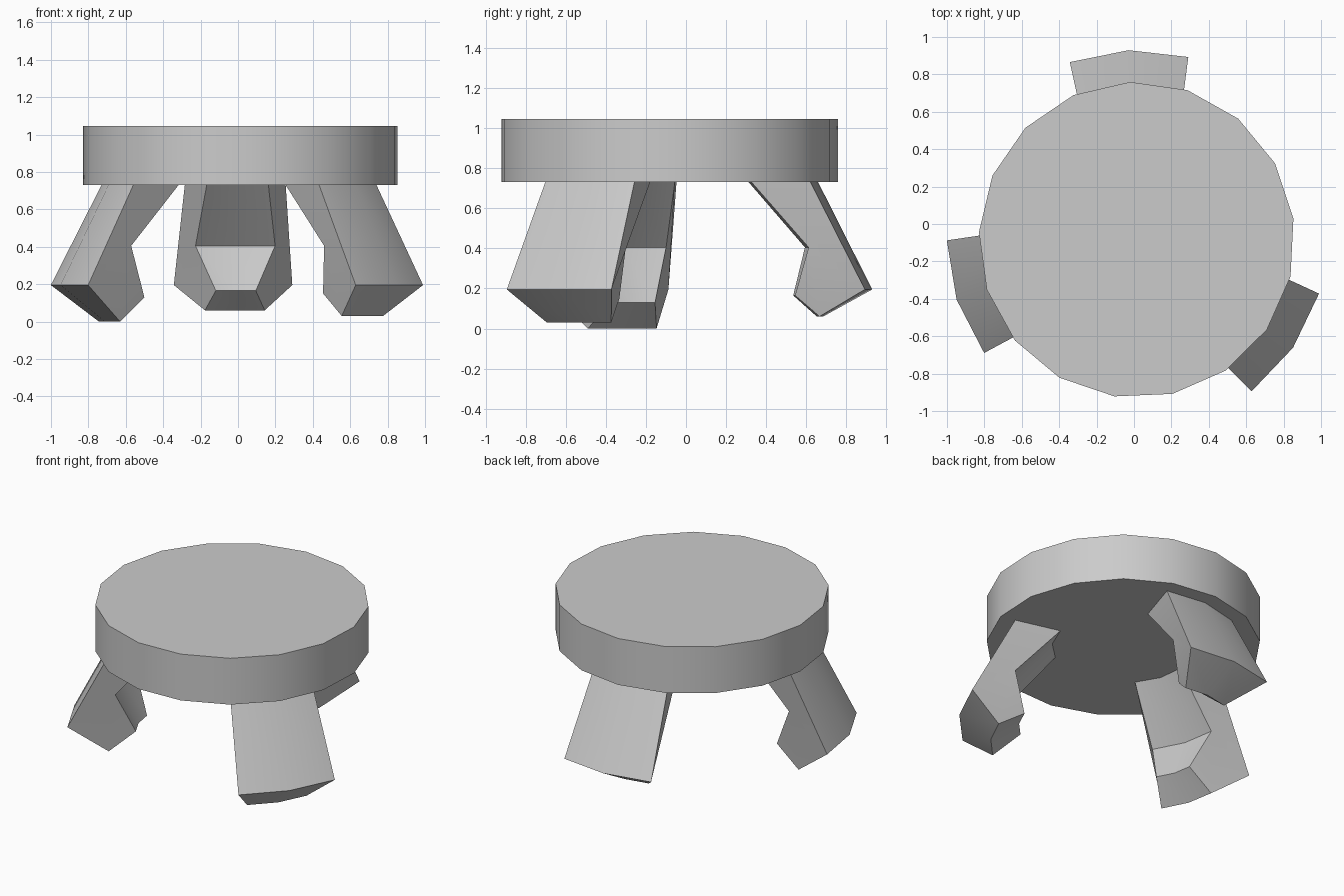
import bpy, bmesh, math
from mathutils import Vector

if "Cube" in bpy.data.objects:
    bpy.data.objects.remove(bpy.data.objects["Cube"])

CX, CY = 0.015, -0.085      # seat axis
SIDES = 17
STEP = 2 * math.pi / SIDES
PHASE = math.radians(7.75)


def finish(name, bm):
    bmesh.ops.recalc_face_normals(bm, faces=bm.faces)
    mesh = bpy.data.meshes.new(name)
    bm.to_mesh(mesh)
    bm.free()
    obj = bpy.data.objects.new(name, mesh)
    bpy.context.collection.objects.link(obj)
    bpy.ops.object.select_all(action='DESELECT')
    obj.select_set(True)
    bpy.context.view_layer.objects.active = obj
    bpy.ops.object.shade_smooth_by_angle(angle=math.radians(30))
    return obj


# Seat: a 17-sided slab
def make_seat(radius=0.845, low=0.73, high=1.045):
    bm = bmesh.new()
    ring = [bm.verts.new((CX + radius * math.cos(PHASE + i * STEP),
                          CY + radius * math.sin(PHASE + i * STEP), low))
            for i in range(SIDES)]
    base = bm.faces.new(ring)
    ext = bmesh.ops.extrude_face_region(bm, geom=[base], use_keep_orig=True)
    for v in ext['geom']:
        if isinstance(v, bmesh.types.BMVert):
            v.co.z = high
    finish("seat", bm)


# Leg: bent profile with a left, middle and right station
# profile points are (side radius, middle radius, half width, height)
def make_leg(name, corner, toe, heel):
    profile = [(0.405, 0.44, 0.165, 0.73),   # top inner
               (0.695, 0.745, 0.27, 0.73),   # top outer
               (0.965, 1.015, 0.317, 0.195),  # outer ankle
               toe, heel,
               (0.688, 0.722, 0.213, 0.405)]  # knee
    a = PHASE + corner * STEP
    out = Vector((math.cos(a), math.sin(a), 0))
    side = Vector((-math.sin(a), math.cos(a), 0))
    bm = bmesh.new()
    stations = []
    for s in (-1, 0, 1):
        stations.append([bm.verts.new(Vector((CX, CY, z)) + out * (rs if s else rm) + side * s * hw)
                         for rs, rm, hw, z in profile])
    n = len(profile)
    for p, q in zip(stations, stations[1:]):
        for i in range(n):
            j = (i + 1) % n
            bm.faces.new((p[i], p[j], q[j], q[i]))
    # Side faces of thigh and foot
    for st in (stations[0], stations[2]):
        bm.faces.new((st[0], st[1], st[2], st[5]))
        bm.faces.new((st[5], st[2], st[3], st[4]))
    finish(name, bm)


make_seat()
make_leg("back_leg", 4, (0.745, 0.77, 0.16, 0.06), (0.625, 0.64, 0.107, 0.165))
make_leg("left_leg", 9, (0.74, 0.767, 0.18, 0.0), (0.583, 0.602, 0.12, 0.13))
make_leg("right_leg", 15, (0.79, 0.82, 0.195, 0.03), (0.624, 0.645, 0.13, 0.15))
